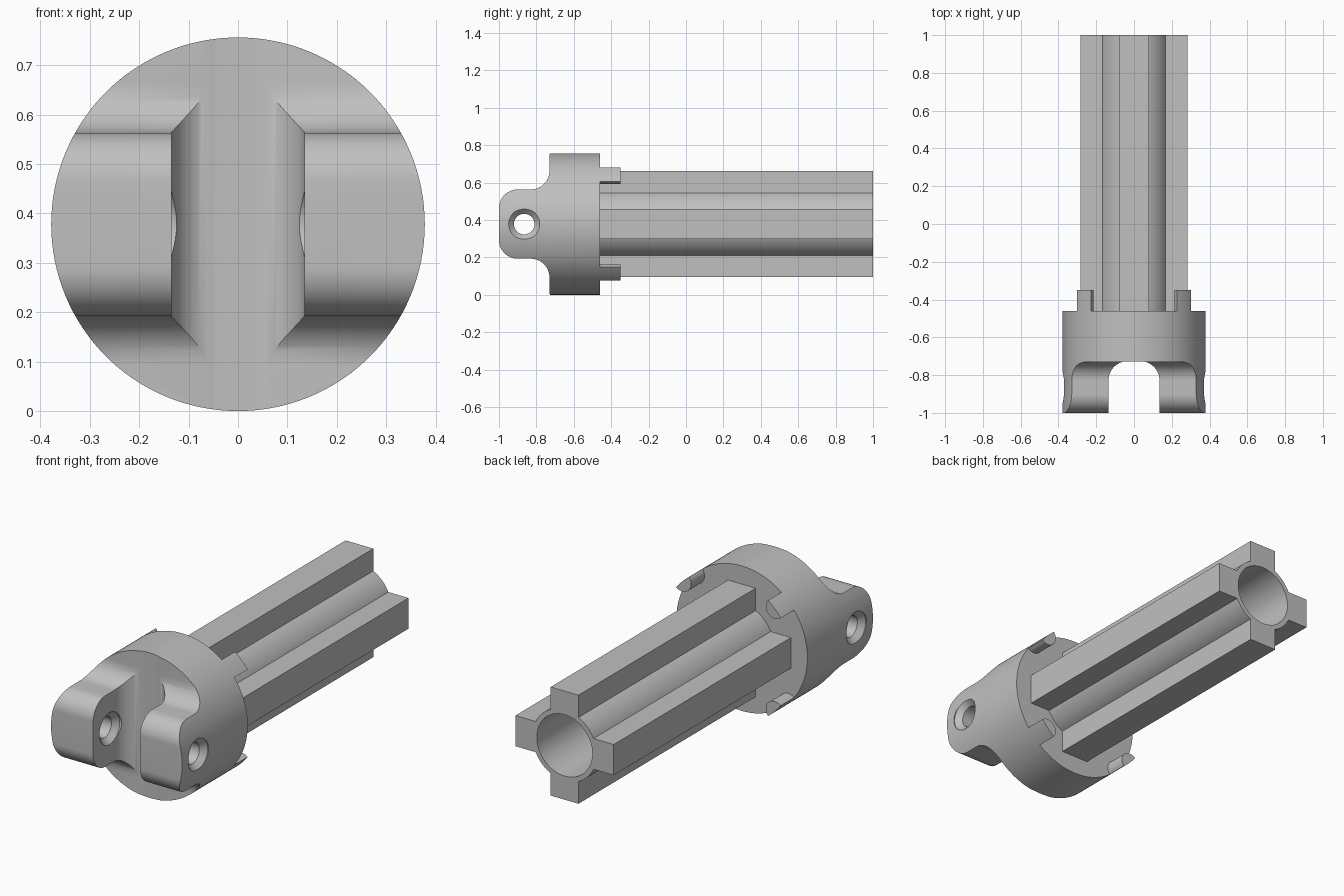
import bpy, bmesh, math
from math import sin, cos, radians
from mathutils import Vector

cube = bpy.data.objects.get("Cube")
if cube:
    bpy.data.objects.remove(cube, do_unlink=True)

R = 0.378            # head radius, also the height of the long axis
HEAD_BACK = -0.46    # where head meets shaft
FILLET = 0.1

grey = bpy.data.materials.new("plain_grey")
grey.use_nodes = True
grey.diffuse_color = (0.53, 0.53, 0.53, 1)
grey.node_tree.nodes["Principled BSDF"].inputs["Base Color"].default_value = grey.diffuse_color


def arc(cx, cy, r, start, end, n=16):
    angles = [radians(start + (end - start) * i / n) for i in range(n + 1)]
    return [(cx + r * cos(a), cy + r * sin(a)) for a in angles]


def circle(r, n=128):
    return arc(0, 0, r, 0, 360, n)[:-1]


def place(axis, t, a, b):
    """Profile point (a, b) at distance t along an axis, heights from the long axis."""
    x, y, z = {"x": (t, a, b), "y": (a, t, b), "z": (a, b, t)}[axis]
    return Vector((x, y, z + R))


def loft(name, axis, sections):
    """Closed solid through matching cross-sections [(distance, points), ...]."""
    bm = bmesh.new()
    rings = [[bm.verts.new(place(axis, t, *p)) for p in pts] for t, pts in sections]
    for low, high in zip(rings, rings[1:]):
        for i in range(len(low)):
            j = (i + 1) % len(low)
            bm.faces.new((low[i], low[j], high[j], high[i]))
    bm.faces.new(rings[0])
    bm.faces.new(rings[-1])
    bmesh.ops.recalc_face_normals(bm, faces=bm.faces)
    mesh = bpy.data.meshes.new(name)
    bm.to_mesh(mesh)
    bm.free()
    mesh.materials.append(grey)
    obj = bpy.data.objects.new(name, mesh)
    bpy.context.collection.objects.link(obj)
    return obj


def prism(name, axis, pts, low, high):
    return loft(name, axis, [(low, pts), (high, pts)])


def activate(obj):
    bpy.ops.object.select_all(action="DESELECT")
    obj.select_set(True)
    bpy.context.view_layer.objects.active = obj


def boolean(obj, cutter, operation):
    cutter.hide_render = True
    mod = obj.modifiers.new("cut", "BOOLEAN")
    mod.operation, mod.solver, mod.object = operation, "EXACT", cutter
    activate(obj)
    bpy.ops.object.modifier_apply(modifier=mod.name)
    bpy.data.objects.remove(cutter, do_unlink=True)


def finish(obj):
    activate(obj)
    bpy.ops.object.shade_smooth_by_angle(angle=radians(30))


# Yoke head: round bar trimmed to a filleted side outline
head = prism("yoke_head", "y", circle(R), -1.2, HEAD_BACK)
upper = (arc(-0.9, 0.085, FILLET, 180, 90)
         + arc(-0.83, 0.285, FILLET, 270, 360)
         + [(-0.73, 0.5), (-0.3, 0.5)])
lower = [(y, -z) for y, z in reversed(upper)]
boolean(head, prism("side_outline", "x", upper + lower, -0.6, 0.6), "INTERSECT")

# Slot between the two arms, with a rounded floor
right = [(0.135, -1.2)] + arc(0.035, -0.827, FILLET, 0, 90)
left = [(-x, y) for x, y in reversed(right)]
boolean(head, prism("slot_cutter", "z", right + left, -0.6, 0.6), "DIFFERENCE")

# Pin hole, countersunk on both faces of each arm
HOLE, SINK = 0.055, 0.083
half = [(0.135, SINK), (0.163, HOLE), (0.344, HOLE), (0.372, SINK), (0.5, SINK)]
stations = [(-x, r) for x, r in reversed(half)] + half
rings = [(x, [(a - 0.865, b) for a, b in circle(r, 48)]) for x, r in stations]
boolean(head, loft("pin_cutter", "x", rings), "DIFFERENCE")
finish(head)

# Shaft: tube with four square ribs
TUBE, RIB, HALF = 0.185, 0.283, 0.08
edge = math.degrees(math.asin(HALF / TUBE))
outline = []
for k in range(4):
    quarter = [(RIB, -HALF), (RIB, HALF)] + arc(0, 0, TUBE, edge, 90 - edge)
    c, s = round(cos(k * math.pi / 2)), round(sin(k * math.pi / 2))
    outline += [(x * c - y * s, x * s + y * c) for x, y in quarter]
shaft = prism("ribbed_shaft", "y", outline, HEAD_BACK, 1)
boolean(shaft, prism("bore_cutter", "y", circle(0.16, 96), -0.6, 1.1), "DIFFERENCE")
finish(shaft)

# Four small lens-shaped tabs on the rim behind the head
BULGE = 0.052
spread = math.degrees(2 * math.asin(BULGE / (2 * R)))
lens = (arc(0, 0, R, -spread, spread, 8)
        + arc(R, 0, BULGE, 90 + spread / 2, 270 - spread / 2)[1:-1])
for k, side in enumerate(("upper_left", "upper_right", "lower_right", "lower_left")):
    t = radians(45 + 90 * k)
    pts = [(x * cos(t) - y * sin(t), x * sin(t) + y * cos(t)) for x, y in lens]
    finish(prism(side + "_tab", "y", pts, HEAD_BACK, -0.35))
